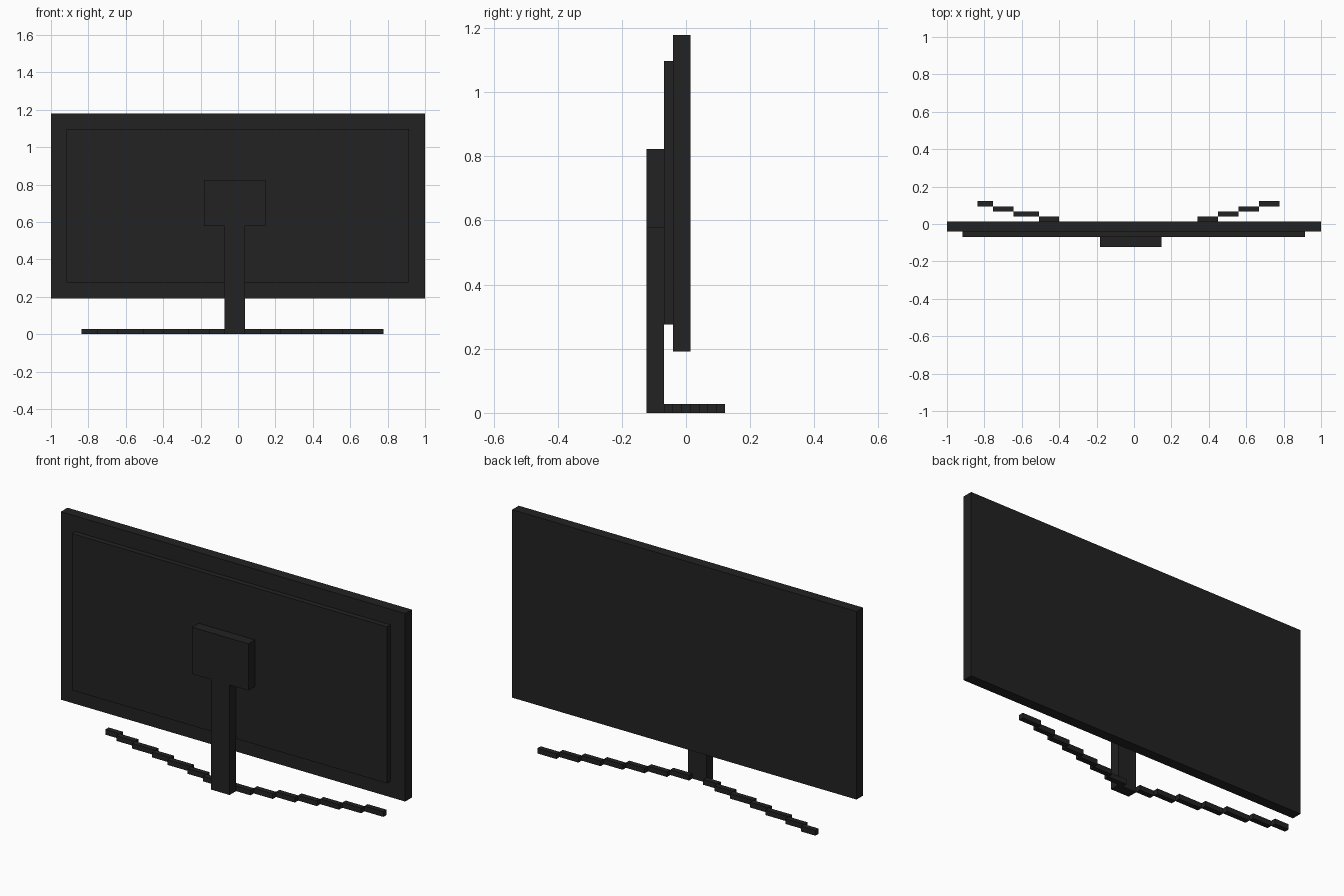
import bpy, bmesh

if "Cube" in bpy.data.objects:
    bpy.data.objects.remove(bpy.data.objects["Cube"])

# One flat charcoal colour for the whole monitor
mat = bpy.data.materials.new("charcoal")
mat.diffuse_color = (0.016, 0.016, 0.016, 1)
mat.use_nodes = True
mat.node_tree.nodes["Principled BSDF"].inputs["Base Color"].default_value = mat.diffuse_color


def add_box(bm, lo, hi):
    verts = bmesh.ops.create_cube(bm, size=1)["verts"]
    for v in verts:
        v.co = [a + (b - a) * (c + 0.5) for a, b, c in zip(lo, hi, v.co)]


def make(name, boxes):
    bm = bmesh.new()
    for lo, hi in boxes:
        add_box(bm, lo, hi)
    mesh = bpy.data.meshes.new(name)
    bm.to_mesh(mesh)
    bm.free()
    mesh.materials.append(mat)
    obj = bpy.data.objects.new(name, mesh)
    bpy.context.collection.objects.link(obj)


# Screen panel, rear housing, mounting block and post
make("screen_panel", [((-1, -0.041, 0.192), (1, 0.0135, 1.179))])
make("rear_housing", [((-0.917, -0.069, 0.275), (0.914, -0.041, 1.097))])
make("mount_block", [((-0.181, -0.123, 0.578), (0.146, -0.069, 0.823))])
make("stand_post", [((-0.071, -0.123, 0), (0.037, -0.069, 0.578))])

# Feet: stepped blocks running outward and backward from the post
step = 0.0273
left = [-0.071, -0.155, -0.264, -0.40, -0.508, -0.644, -0.754, -0.837]
right = [0.012, 0.121, 0.231, 0.34, 0.449, 0.559, 0.668, 0.778]
for name, xs in (("left_foot", left), ("right_foot", right)):
    boxes = []
    for i, (a, b) in enumerate(zip(xs, xs[1:])):
        y = -0.069 + i * step
        boxes.append(((min(a, b), y, 0), (max(a, b), y + step, step)))
    make(name, boxes)
